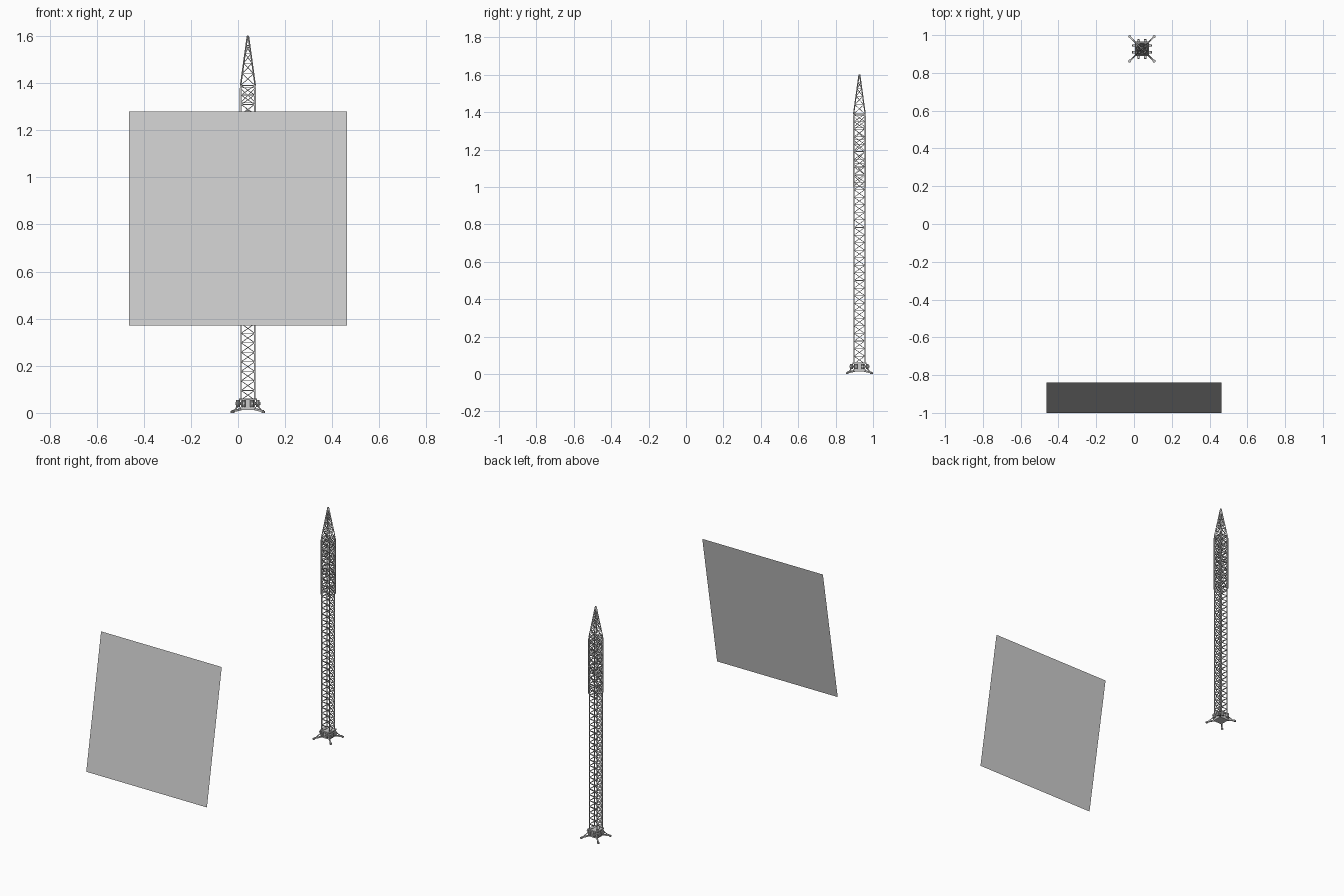
import bpy, bmesh, math
from mathutils import Vector, Matrix

if "Cube" in bpy.data.objects:
    bpy.data.objects.remove(bpy.data.objects["Cube"])

CX, CY = 0.042, 0.927
CORNERS = [(-1, -1), (1, -1), (1, 1), (-1, 1)]


def finish(bm, name):
    mesh = bpy.data.meshes.new(name)
    bm.to_mesh(mesh)
    bm.free()
    ob = bpy.data.objects.new(name, mesh)
    bpy.context.collection.objects.link(ob)
    return ob


def bar(bm, a, b, r, sides=4, r2=None):
    a, b = Vector(a), Vector(b)
    d = b - a
    m = Matrix.Translation((a + b) / 2) @ d.to_track_quat('Z', 'Y').to_matrix().to_4x4()
    m = m @ Matrix.Rotation(math.pi / sides, 4, 'Z')
    bmesh.ops.create_cone(bm, cap_ends=True, segments=sides, radius1=r,
                          radius2=r if r2 is None else r2, depth=d.length, matrix=m)


def box(bm, c, s):
    bmesh.ops.create_cube(bm, size=1, matrix=Matrix.Translation(c) @ Matrix.Diagonal((*s, 1)))


def pt(i, h, z):
    x, y = CORNERS[i % 4]
    return (CX + x * h, CY + y * h, z)


def lattice(name, levels, r_leg, r_brace, cross):
    """Square truss; levels is a list of (z, half width)."""
    bm = bmesh.new()
    for i in range(4):
        bar(bm, pt(i, levels[0][1], levels[0][0]), pt(i, levels[-1][1], levels[-1][0]), r_leg)
        for z, h in levels:
            bar(bm, pt(i, h, z), pt(i + 1, h, z), r_brace)
        for k, ((z0, h0), (z1, h1)) in enumerate(zip(levels, levels[1:])):
            bar(bm, pt(i, h0, z0), pt(i + 1, h1, z1), r_brace)
            if cross:
                bar(bm, pt(i + 1, h0, z0), pt(i, h1, z1), r_brace)
    return finish(bm, name)


# tilted flat panel
bm = bmesh.new()
vs = [bm.verts.new(p) for p in [(-0.462, -1, 0.37), (0.462, -1, 0.37),
                                (0.462, -0.838, 1.28), (-0.462, -0.838, 1.28)]]
bm.faces.new(vs)
finish(bm, "tilted_panel")

# mast shaft, outer sleeve near the top, and tapered spire
n = 33
lattice("mast_shaft", [(0.055 + k * 1.335 / n, 0.029) for k in range(n + 1)], 0.0036, 0.0022, False)
lattice("mast_sleeve", [(1.0 + k * 0.0633, 0.0325) for k in range(7)], 0.003, 0.002, True)
spire = [1.39, 1.44, 1.485, 1.525, 1.56, 1.60]
lattice("spire", [(z, 0.002 + 0.029 * (1.6 - z) / 0.21) for z in spire], 0.0032, 0.002, True)

# base housing with drums on each side
bm = bmesh.new()
box(bm, (CX, CY, 0.019), (0.07, 0.07, 0.012))
box(bm, (CX, CY, 0.058), (0.076, 0.076, 0.008))
box(bm, (CX, CY, 0.038), (0.06, 0.06, 0.034))
finish(bm, "base_housing")

bm = bmesh.new()
for q in range(4):
    rot = Matrix.Rotation(q * math.pi / 2, 3, 'Z')
    c = Vector((CX, CY, 0))
    for s in (-1, 1):
        x = s * 0.018
        bar(bm, c + rot @ Vector((x, 0.042, 0.026)), c + rot @ Vector((x, 0.042, 0.054)), 0.008, 10)
        bar(bm, c + rot @ Vector((x, 0.03, 0.04)), c + rot @ Vector((x, 0.053, 0.04)), 0.006, 10)
finish(bm, "base_drums")

# four outrigger legs with foot pads
bm = bmesh.new()
for i in range(4):
    bar(bm, pt(i, 0.02, 0.018), pt(i, 0.066, 0.007), 0.006)
    bar(bm, pt(i, 0.03, 0.045), pt(i, 0.058, 0.009), 0.003)
    bar(bm, pt(i, 0.065, 0), pt(i, 0.065, 0.007), 0.008, 10)
finish(bm, "outrigger_legs")
